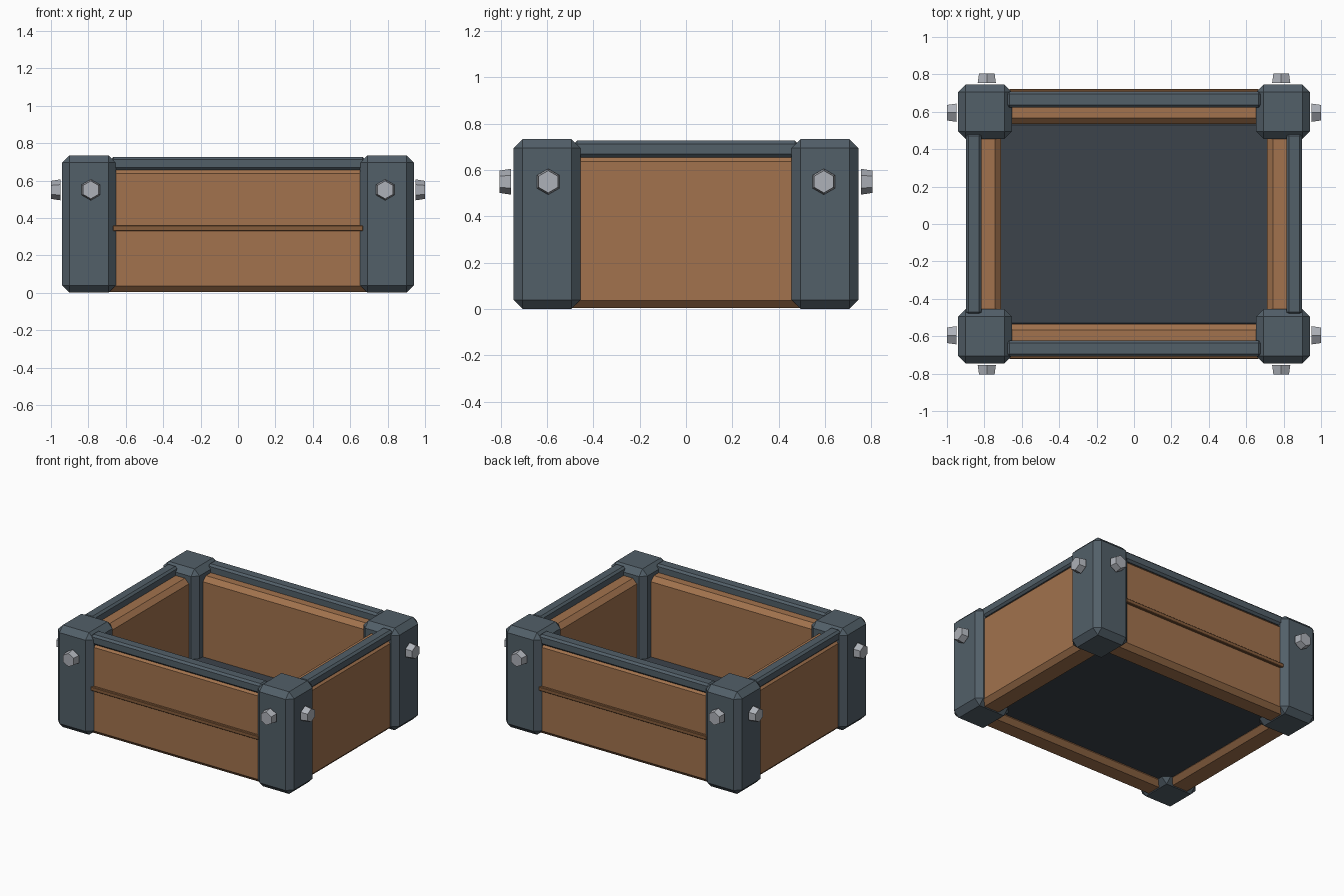
import bpy
from math import pi
from mathutils import Matrix, Vector

if "Cube" in bpy.data.objects:
    bpy.data.objects.remove(bpy.data.objects["Cube"])


def material(name, rgb):
    m = bpy.data.materials.new(name)
    m.diffuse_color = (*rgb, 1)
    m.use_nodes = True
    m.node_tree.nodes["Principled BSDF"].inputs["Base Color"].default_value = m.diffuse_color
    return m


WOOD = material("wood", (0.36, 0.17, 0.075))
DARK_WOOD = material("dark_wood", (0.24, 0.11, 0.045))
METAL = material("metal", (0.085, 0.115, 0.14))
FLOOR = material("floor_metal", (0.045, 0.056, 0.07))
BOLT = material("bolt_metal", (0.42, 0.44, 0.48))


def box(name, lo, hi, mat, bevel):
    """Box between two corners with flat chamfered edges."""
    lo, hi = Vector(lo), Vector(hi)
    bpy.ops.mesh.primitive_cube_add(size=1)
    ob = bpy.context.object
    ob.name = name
    ob.data.transform(Matrix.Translation((lo + hi) / 2) @ Matrix.Diagonal((*(hi - lo), 1)))
    ob.data.materials.append(mat)
    b = ob.modifiers.new("chamfer", 'BEVEL')
    b.width = bevel
    b.segments = 1
    return ob


def bolt(name, loc, rot):
    """Tapered hexagonal bolt head pointing along its local z axis."""
    bpy.ops.mesh.primitive_cone_add(vertices=6, radius1=0.056, radius2=0.048,
                                    depth=0.05, location=loc, rotation=rot)
    ob = bpy.context.object
    ob.name = name
    ob.data.materials.append(BOLT)


# Floor panel
box("floor", (-0.73, -0.55, 0.04), (0.73, 0.55, 0.10), FLOOR, 0.02)

for sy, fb in ((-1, "front"), (1, "back")):
    # Long walls with batten and top rail
    def span(a, b):
        return sorted((sy * a, sy * b))
    y0, y1 = span(0.535, 0.703)
    box(fb + "_wall", (-0.75, y0, 0.005), (0.75, y1, 0.67), WOOD, 0.032)
    y0, y1 = span(0.68, 0.721)
    box(fb + "_batten", (-0.67, y0, 0.33), (0.67, y1, 0.36), DARK_WOOD, 0.004)
    y0, y1 = span(0.622, 0.708)
    box(fb + "_rail", (-0.68, y0, 0.655), (0.68, y1, 0.727), METAL, 0.014)

for sx, lr in ((-1, "left"), (1, "right")):
    # Short walls with top rail
    x0, x1 = sorted((sx * 0.71, sx * 0.893))
    box(lr + "_wall", (x0, -0.56, 0.005), (x1, 0.56, 0.67), WOOD, 0.032)
    x0, x1 = sorted((sx * 0.815, sx * 0.898))
    box(lr + "_rail", (x0, -0.485, 0.655), (x1, 0.485, 0.727), METAL, 0.014)

    for sy, fb in ((-1, "front"), (1, "back")):
        # Corner posts, each with two bolts
        x0, x1 = sorted((sx * 0.653, sx * 0.94))
        y0, y1 = sorted((sy * 0.455, sy * 0.745))
        corner = f"{fb}_{lr}"
        box(corner + "_post", (x0, y0, 0.0), (x1, y1, 0.735), METAL, 0.04)
        bolt(corner + "_bolt_y", (sx * 0.787, sy * 0.78, 0.55),
             (-sy * pi / 2, 0, 0))
        bolt(corner + "_bolt_x", (sx * 0.975, sy * 0.595, 0.55),
             (-pi / 2, 0, -sx * pi / 2))
